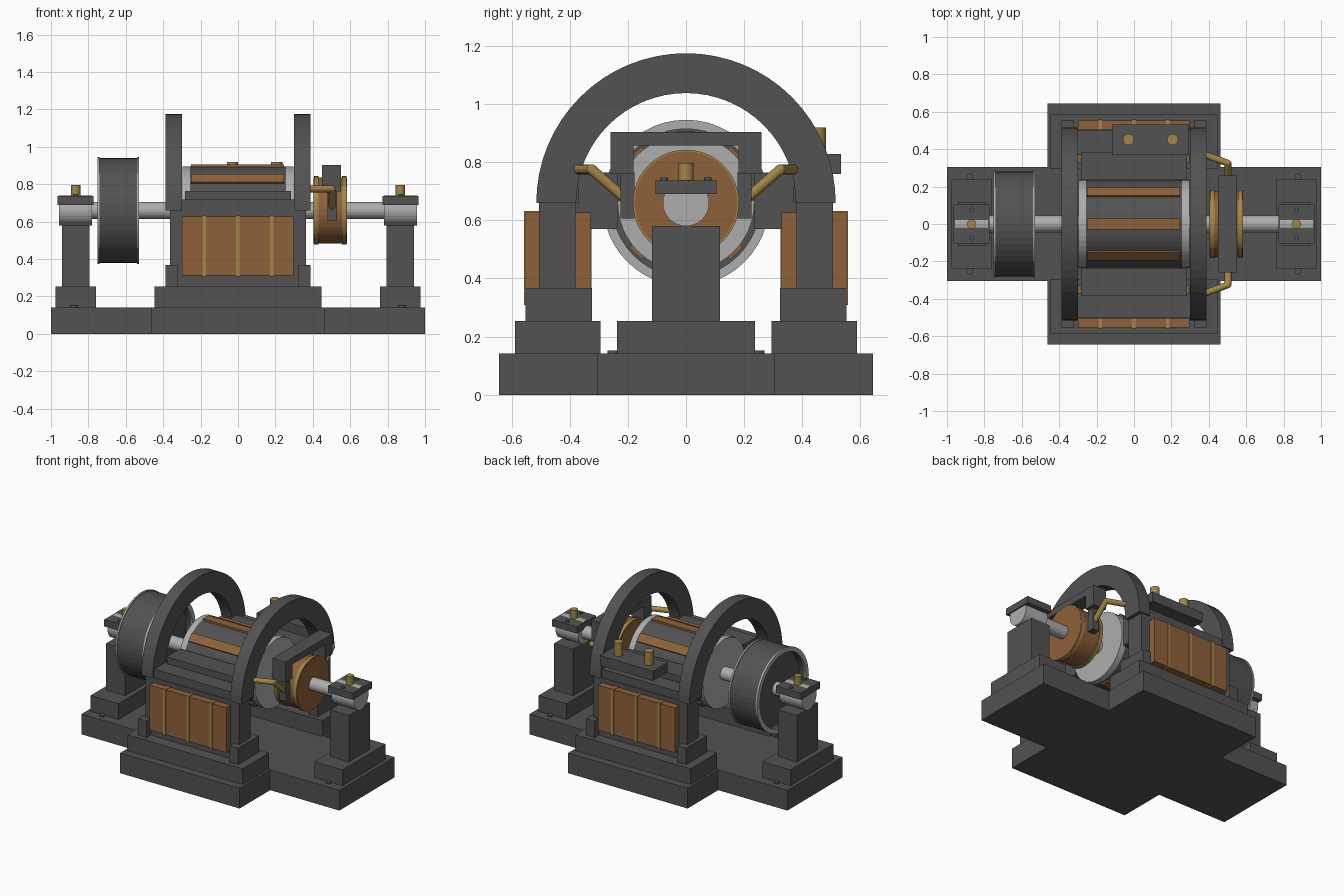
import bpy, bmesh, math
from mathutils import Vector, Matrix

if "Cube" in bpy.data.objects:
    bpy.data.objects.remove(bpy.data.objects["Cube"])

AXIS = 0.66  # shaft height


def material(name, rgb):
    m = bpy.data.materials.new(name)
    m.diffuse_color = (*rgb, 1)
    m.use_nodes = True
    m.node_tree.nodes["Principled BSDF"].inputs["Base Color"].default_value = m.diffuse_color
    return m


IRON = material("dark iron", (0.085, 0.085, 0.085))
STEEL = material("light steel", (0.42, 0.42, 0.42))
COPPER = material("copper", (0.27, 0.12, 0.043))
BRASS = material("brass", (0.37, 0.235, 0.065))


def finish(name, bm, mat):
    bmesh.ops.recalc_face_normals(bm, faces=bm.faces[:])
    me = bpy.data.meshes.new(name)
    bm.to_mesh(me)
    bm.free()
    me.materials.append(mat)
    ob = bpy.data.objects.new(name, me)
    bpy.context.collection.objects.link(ob)
    return ob


def box(name, x, y, z, mat):
    """Box from (min, max) pairs."""
    bm = bmesh.new()
    bmesh.ops.create_cube(bm, size=1)
    for v in bm.verts:
        v.co = [(a + b) / 2 + c * (b - a) for (a, b), c in zip((x, y, z), v.co)]
    return finish(name, bm, mat)


def rod(name, a, b, r, mat, seg=40):
    """Cylinder between two points."""
    a, b = Vector(a), Vector(b)
    bm = bmesh.new()
    rot = (b - a).to_track_quat('Z', 'Y').to_matrix().to_4x4()
    bmesh.ops.create_cone(bm, cap_ends=True, segments=seg, radius1=r, radius2=r,
                          depth=(b - a).length,
                          matrix=Matrix.Translation((a + b) / 2) @ rot)
    return finish(name, bm, mat)


def disc(name, x0, x1, r, mat, seg=48):
    return rod(name, (x0, 0, AXIS), (x1, 0, AXIS), r, mat, seg)


def ring(name, x0, x1, r_in, r_out, mat, seg=48, sweep=math.tau):
    """Rectangular section swept around the shaft axis; a half sweep gives an arch."""
    bm = bmesh.new()
    full = sweep > 6
    rows = []
    for i in range(seg if full else seg + 1):
        t = sweep * i / seg
        rows.append([bm.verts.new((x, r * math.cos(t), AXIS + r * math.sin(t)))
                     for x, r in ((x0, r_in), (x1, r_in), (x1, r_out), (x0, r_out))])
    for i in range(seg):
        p, q = rows[i], rows[(i + 1) % len(rows)]
        for k in range(4):
            n = (k + 1) % 4
            bm.faces.new((p[k], p[n], q[n], q[k]))
    if not full:
        bm.faces.new(rows[0])
        bm.faces.new(rows[-1])
    return finish(name, bm, mat)


def span(s, a, b):
    return tuple(sorted((s * a, s * b)))


# Cross-shaped base
bm = bmesh.new()
a, b, c, d = 1.0, 0.305, 0.463, 0.643
outline = [(a, -b), (a, b), (c, b), (c, d), (-c, d), (-c, b),
           (-a, b), (-a, -b), (-c, -b), (-c, -d), (c, -d), (c, -b)]
face = bm.faces.new([bm.verts.new((x, y, 0)) for x, y in outline])
top = bmesh.ops.extrude_face_region(bm, geom=[face])
bmesh.ops.translate(bm, vec=(0, 0, 0.142),
                    verts=[v for v in top["geom"] if isinstance(v, bmesh.types.BMVert)])
finish("base", bm, IRON)

# Field magnets, front and back
for s, side in ((-1, "front"), (1, "back")):
    box(side + "_magnet_plinth", (-0.447, 0.447), span(s, 0.295, 0.588), (0.142, 0.253), IRON)
    box(side + "_magnet_core", (-0.363, 0.363), span(s, 0.38, 0.505), (0.253, AXIS), IRON)
    box(side + "_magnet_top", (-0.3, 0.3), span(s, 0.37, 0.5), (AXIS, 0.718), IRON)
    box(side + "_pole_shoe", (-0.283, 0.283), span(s, 0.235, 0.385), (0.57, 0.765), IRON)
    box(side + "_coil", (-0.3, 0.297), span(s, 0.328, 0.553), (0.313, 0.627), COPPER)
    for x in (-0.18, 0, 0.18):
        box(side + "_coil_band", (x - 0.01, x + 0.01), span(s, 0.325, 0.558),
            (0.308, 0.632), BRASS)
    for t in (-1, 1):
        box(side + "_arch_foot", span(t, 0.322, 0.388), span(s, 0.324, 0.553),
            (0.253, 0.368), IRON)

# Twin arches
for t in (-1, 1):
    ring("arch", *span(t, 0.3, 0.388), 0.378, 0.515, IRON, 32, math.pi)

# Terminal plate and posts
box("terminal_plate", (-0.117, 0.295), (0.37, 0.533), (0.76, 0.828), IRON)
for x in (-0.03, 0.207):
    rod("terminal_post", (x, 0.452, 0.81), (x, 0.452, 0.92), 0.03, BRASS, 24)

# Shaft and armature
disc("shaft", -0.95, 0.95, 0.045, STEEL, 32)
disc("armature_core", -0.257, 0.257, 0.235, IRON)
for t in (-1, 1):
    disc("armature_end", *span(t, 0.256, 0.296), 0.235, STEEL)
for i in range(8):
    bar = box("armature_bar", (-0.25, 0.247), (-0.03, 0.03), (0.215, 0.246), COPPER)
    bar.data.transform(Matrix.Translation((0, 0, AXIS)) @ Matrix.Rotation(i * math.pi / 4, 4, 'X'))

# Belt pulley with recessed faces
ring("pulley_rim", -0.742, -0.538, 0.255, 0.28, IRON)
disc("pulley_web", -0.7, -0.58, 0.257, IRON)
for x in (-0.752, -0.54):
    ring("pulley_lip", x, x + 0.012, 0.255, 0.286, STEEL)

# Commutator
disc("commutator", 0.405, 0.582, 0.177, COPPER)
for x in (0.407, 0.556):
    ring("commutator_band", x, x + 0.024, 0.17, 0.183, BRASS)

# Brush yoke, holders and leads
box("brush_yoke", (0.45, 0.55), (-0.26, 0.26), (0.858, 0.904), IRON)
for s in (-1, 1):
    box("yoke_arm", (0.45, 0.55), span(s, 0.18, 0.26), (0.76, 0.86), IRON)
    box("brush_holder", (0.478, 0.528), span(s, 0.177, 0.225), (0.607, 0.765), IRON)
    p, q, r = (0.38, s * 0.37, 0.775), (0.503, s * 0.325, 0.775), (0.503, s * 0.215, 0.68)
    rod("brush_lead_upper", p, q, 0.018, BRASS, 12)
    rod("brush_lead_lower", q, r, 0.018, BRASS, 12)
    bm = bmesh.new()
    bmesh.ops.create_uvsphere(bm, u_segments=12, v_segments=8, radius=0.018,
                              matrix=Matrix.Translation(q))
    finish("brush_lead_elbow", bm, BRASS)

# Bearing stands at both ends
for t in (-1, 1):
    c = t * 0.868
    box("bearing_foot", (c - 0.108, c + 0.108), (-0.238, 0.238), (0.142, 0.253), IRON)
    box("bearing_pedestal", (c - 0.074, c + 0.074), (-0.117, 0.117), (0.253, 0.58), IRON)
    disc("bearing_shell", c - 0.088, c + 0.088, 0.08, STEEL, 32)
    box("bearing_cap", (c - 0.096, c + 0.096), (-0.105, 0.105), (0.69, 0.737), IRON)
    rod("oil_cup", (c, 0, 0.72), (c, 0, 0.797), 0.025, BRASS, 20)
    for s in (-1, 1):
        rod("cap_bolt", (c, s * 0.075, 0.73), (c, s * 0.075, 0.748), 0.013, IRON, 12)
        rod("foot_bolt", (t * 0.877, s * 0.252, 0.14), (t * 0.877, s * 0.252, 0.153), 0.018, IRON, 12)
